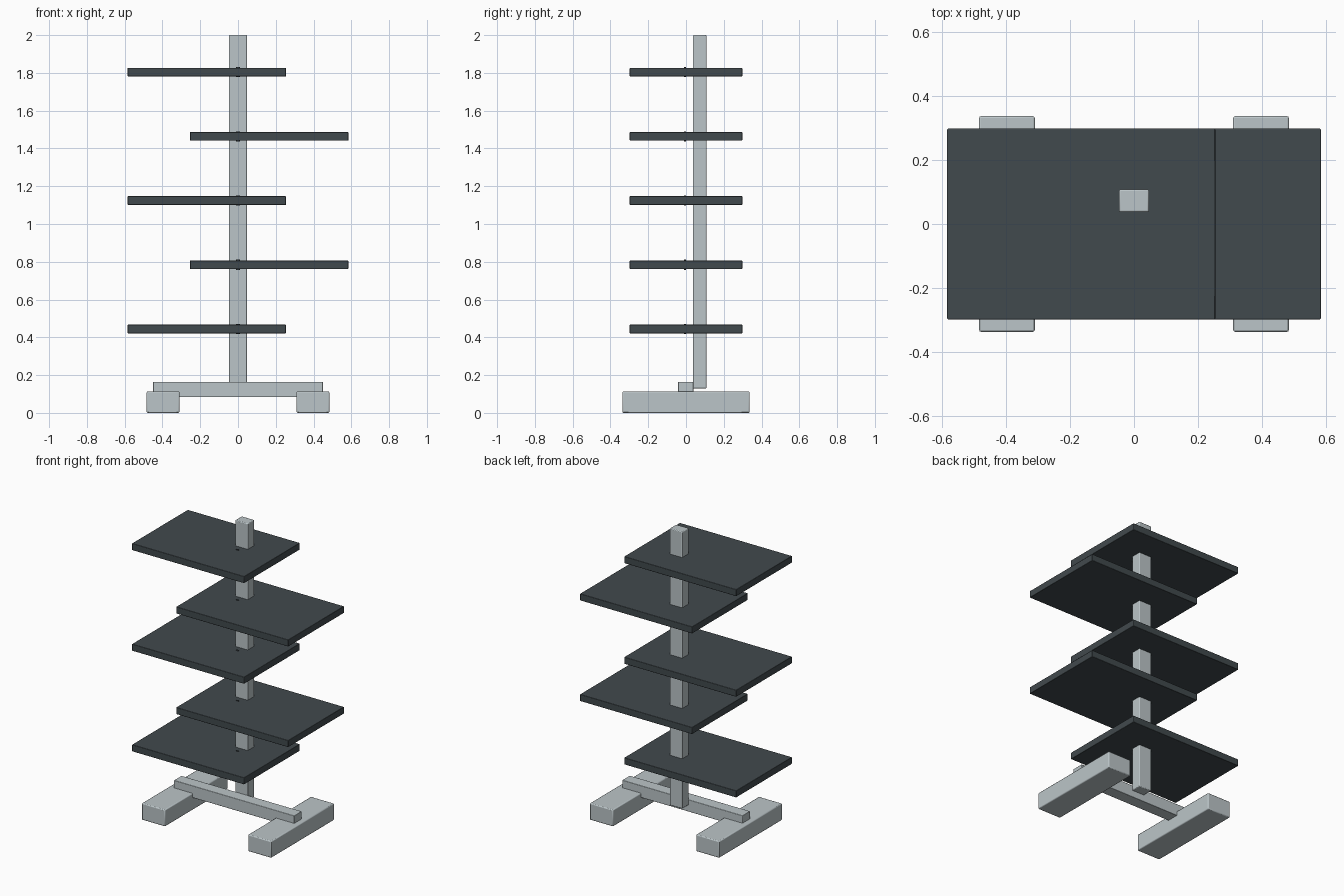
import bpy

cube = bpy.data.objects.get("Cube")
if cube:
    bpy.data.objects.remove(cube, do_unlink=True)


def make_material(name, color):
    mat = bpy.data.materials.new(name)
    mat.use_nodes = True
    mat.diffuse_color = color
    mat.node_tree.nodes["Principled BSDF"].inputs["Base Color"].default_value = color
    return mat


pale = make_material("pale blue grey", (0.50, 0.56, 0.58, 1))
slate = make_material("dark slate", (0.053, 0.067, 0.074, 1))


def box(name, low, high, mat, bevel):
    """Box between two corners with lightly eased edges."""
    centre = [(a + b) / 2 for a, b in zip(low, high)]
    bpy.ops.mesh.primitive_cube_add(size=1, location=centre)
    obj = bpy.context.object
    obj.name = name
    obj.scale = [b - a for a, b in zip(low, high)]
    bpy.ops.object.transform_apply(location=False, rotation=False, scale=True)
    obj.data.materials.append(mat)
    mod = obj.modifiers.new("eased edges", 'BEVEL')
    mod.width = bevel
    mod.segments = 2
    bpy.ops.object.shade_smooth_by_angle()
    return obj


# Base: two feet and a cross beam
for side, x in (("left", 0.397), ("right", -0.397)):
    box(side + "_foot", (x - 0.087, -0.337, 0), (x + 0.087, 0.337, 0.113), pale, 0.006)
box("cross_beam", (-0.45, -0.042, 0.083), (0.45, 0.039, 0.164), pale, 0.003)

# Upright post behind the beam
box("post", (-0.047, 0.037, 0.128), (0.047, 0.108, 2.0), pale, 0.005)

# Five shelves staggered to alternate sides, each with a small peg through it
for i in range(5):
    x = -0.165 if i % 2 == 0 else 0.165
    z = 0.444 + i * 0.34
    box(f"shelf_{i + 1}", (x - 0.419, -0.298, z - 0.023),
        (x + 0.419, 0.298, z + 0.023), slate, 0.003)
    bpy.ops.mesh.primitive_cylinder_add(vertices=12, radius=0.01, depth=0.054,
                                        location=(0, -0.005, z))
    peg = bpy.context.object
    peg.name = f"shelf_peg_{i + 1}"
    peg.scale.y = 0.45
    peg.data.materials.append(slate)
    bpy.ops.object.shade_smooth_by_angle()
